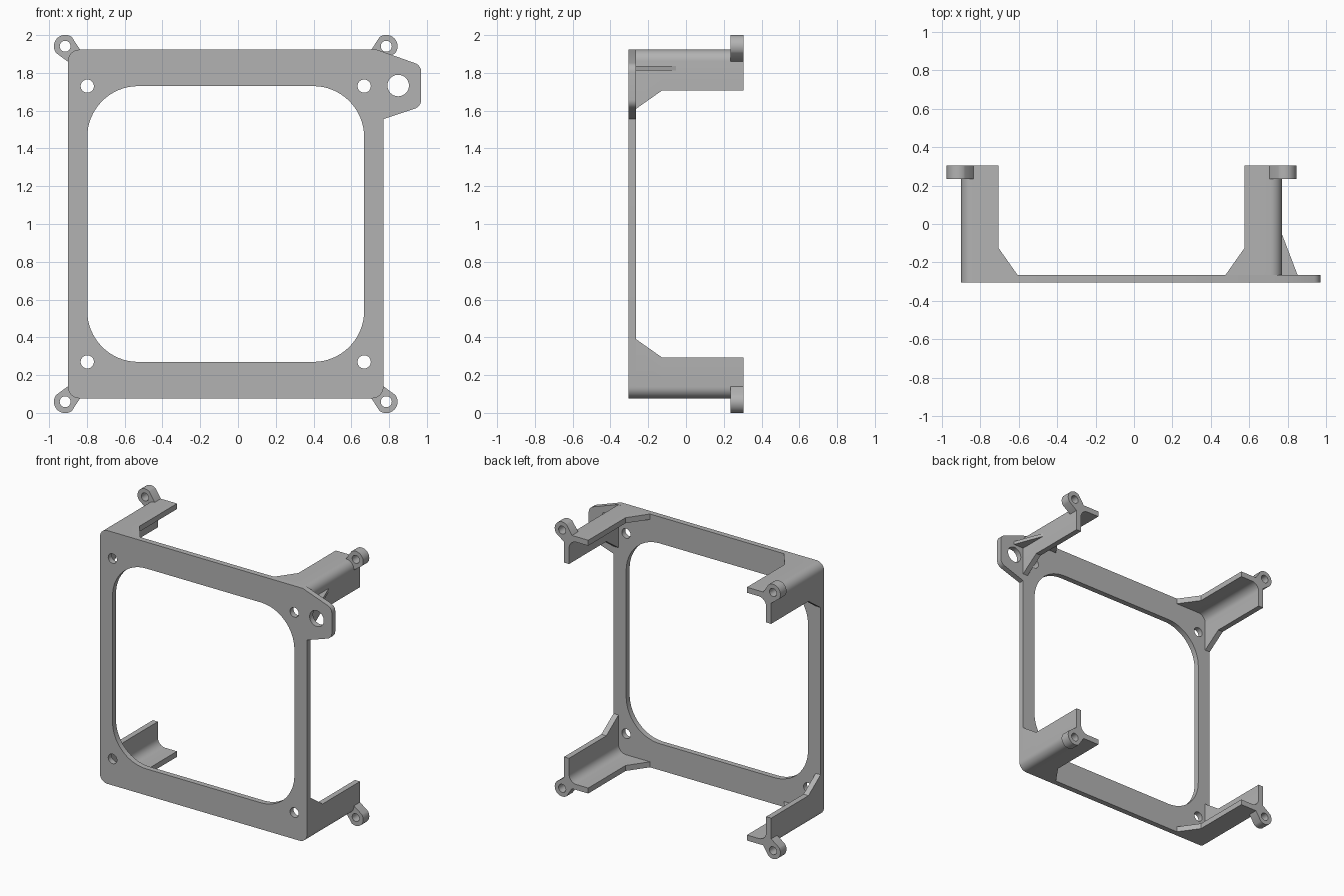
import bpy, bmesh
from math import cos, sin, pi
from mathutils import Vector

cube = bpy.data.objects.get("Cube")
if cube:
    bpy.data.objects.remove(cube, do_unlink=True)

GREY = (0.45, 0.45, 0.45, 1)
mat = bpy.data.materials.new("plain grey")
mat.use_nodes = True
mat.diffuse_color = GREY
mat.node_tree.nodes["Principled BSDF"].inputs["Base Color"].default_value = GREY

CX, CZ = -0.065, 1.0           # centre of the frame
HW, HH = 0.835, 0.923          # half width and half height of the frame
FRONT, PLATE, BACK = -0.305, -0.265, 0.305


def finish(bm, name):
    bmesh.ops.recalc_face_normals(bm, faces=bm.faces)
    mesh = bpy.data.meshes.new(name)
    bm.to_mesh(mesh)
    bm.free()
    mesh.materials.append(mat)
    obj = bpy.data.objects.new(name, mesh)
    bpy.context.collection.objects.link(obj)
    bpy.ops.object.select_all(action='DESELECT')
    obj.select_set(True)
    bpy.context.view_layer.objects.active = obj
    bpy.ops.object.shade_smooth_by_angle()
    return obj


def circle(x, z, r, n=32):
    return [Vector((x + r * cos(2 * pi * i / n), z + r * sin(2 * pi * i / n)))
            for i in range(n)]


def rounded(corners, steps=8):
    """Polygon of (x, z, radius) corners with each corner turned into an arc."""
    out = []
    for i, (x, z, r) in enumerate(corners):
        p = Vector((x, z))
        if r == 0:
            out.append(p)
            continue
        a = (Vector(corners[i - 1][:2]) - p).normalized()
        b = (Vector(corners[(i + 1) % len(corners)][:2]) - p).normalized()
        half = a.angle(b) / 2
        centre = p + (a + b).normalized() * (r / sin(half))
        start = p + a * (r * cos(half) / sin(half)) - centre
        end = p + b * (r * cos(half) / sin(half)) - centre
        sweep = start.angle(end)
        for k in range(steps + 1):
            t = k / steps
            out.append(centre + (start * sin((1 - t) * sweep)
                                 + end * sin(t * sweep)) / sin(sweep))
    return out


def slab(name, loops, y0, y1):
    """Plate between two depths; the first loop is the outline, others holes."""
    bm = bmesh.new()
    for loop in loops:
        vs = [bm.verts.new((p.x, y0, p.y)) for p in loop]
        for i, v in enumerate(vs):
            bm.edges.new((vs[i - 1], v))
    bmesh.ops.triangle_fill(bm, use_beauty=True, edges=bm.edges[:],
                            normal=(0, -1, 0))
    ext = bmesh.ops.extrude_face_region(bm, geom=bm.faces[:])
    new = [v for v in ext["geom"] if isinstance(v, bmesh.types.BMVert)]
    bmesh.ops.translate(bm, vec=(0, y1 - y0, 0), verts=new)
    return finish(bm, name)


# Front frame with the side tab, big opening and screw holes
left, right, low, high = CX - HW, CX + HW, CZ - HH, CZ + HH
ow, oh = 0.733, 0.73
outline = rounded([(left, low, 0.06), (right, low, 0.06), (right, 1.555, 0),
                   (0.97, 1.622, 0.05), (0.97, 1.84, 0.05),
                   (0.735, high, 0), (left, high, 0.06)])
opening = rounded([(CX + sx * ow, CZ + sz * oh, 0.27)
                   for sx, sz in ((-1, -1), (1, -1), (1, 1), (-1, 1))], 16)
holes = [circle(CX + sx * ow, CZ + sz * oh, 0.035)
         for sx in (-1, 1) for sz in (-1, 1)]
slab("front_frame", [outline, opening, circle(0.848, 1.733, 0.057)] + holes,
     FRONT, PLATE)


def angle_profile(arm_x, arm_z, t=0.04):
    """L section measured inwards from the outer corner."""
    return rounded([(0, 0, 0.06), (arm_x, 0, 0), (arm_x, t, 0),
                    (t, t, 0.06), (t, arm_z, 0), (0, arm_z, 0)])


# Corner legs, flared where they meet the frame, and their screw ears
for sx, side in ((-1, "right"), (1, "left")):
    for sz, level in ((-1, "lower"), (1, "upper")):
        def place(p):
            return Vector((CX + sx * (HW - p.x), CZ + sz * (HH - p.y)))

        bm = bmesh.new()
        rings = []
        for y, ax, az in ((PLATE - 0.002, 0.295, 0.315), (-0.125, 0.195, 0.215),
                          (BACK, 0.195, 0.215)):
            ring = [place(p) for p in angle_profile(ax, az)]
            rings.append([bm.verts.new((p.x, y, p.y)) for p in ring])
        for a, b in zip(rings, rings[1:]):
            for i in range(len(a)):
                bm.faces.new((a[i - 1], a[i], b[i], b[i - 1]))
        bm.faces.new(rings[0])
        bm.faces.new(rings[-1])
        finish(bm, f"{level}_{side}_leg")

        # Ear: round eye joined to the leg corner by two straight sides
        eye = Vector((-0.015, -0.018))
        arc = [eye + Vector((cos(a), sin(a))) * 0.06
               for a in (pi * (0.80 + 0.9 * k / 20) for k in range(21))]
        ear = arc + [Vector((0.064, 0)), Vector((0.064, 0.02)),
                     Vector((0.02, 0.064)), Vector((0, 0.064))]
        slab(f"{level}_{side}_ear",
             [[place(p) for p in ear],
              [place(p) for p in circle(eye.x, eye.y, 0.029, 24)]],
             0.235, BACK)

# Thin triangular rib bracing the tab against the leg
bm = bmesh.new()
tri = [bm.verts.new(p) for p in ((0.75, PLATE - 0.002, 1.812),
                                 (0.852, PLATE - 0.002, 1.812),
                                 (0.75, 0.0, 1.812))]
face = bm.faces.new(tri)
ext = bmesh.ops.extrude_face_region(bm, geom=[face])
bmesh.ops.translate(bm, vec=(0, 0, 0.024),
                    verts=[v for v in ext["geom"]
                           if isinstance(v, bmesh.types.BMVert)])
finish(bm, "tab_rib")
